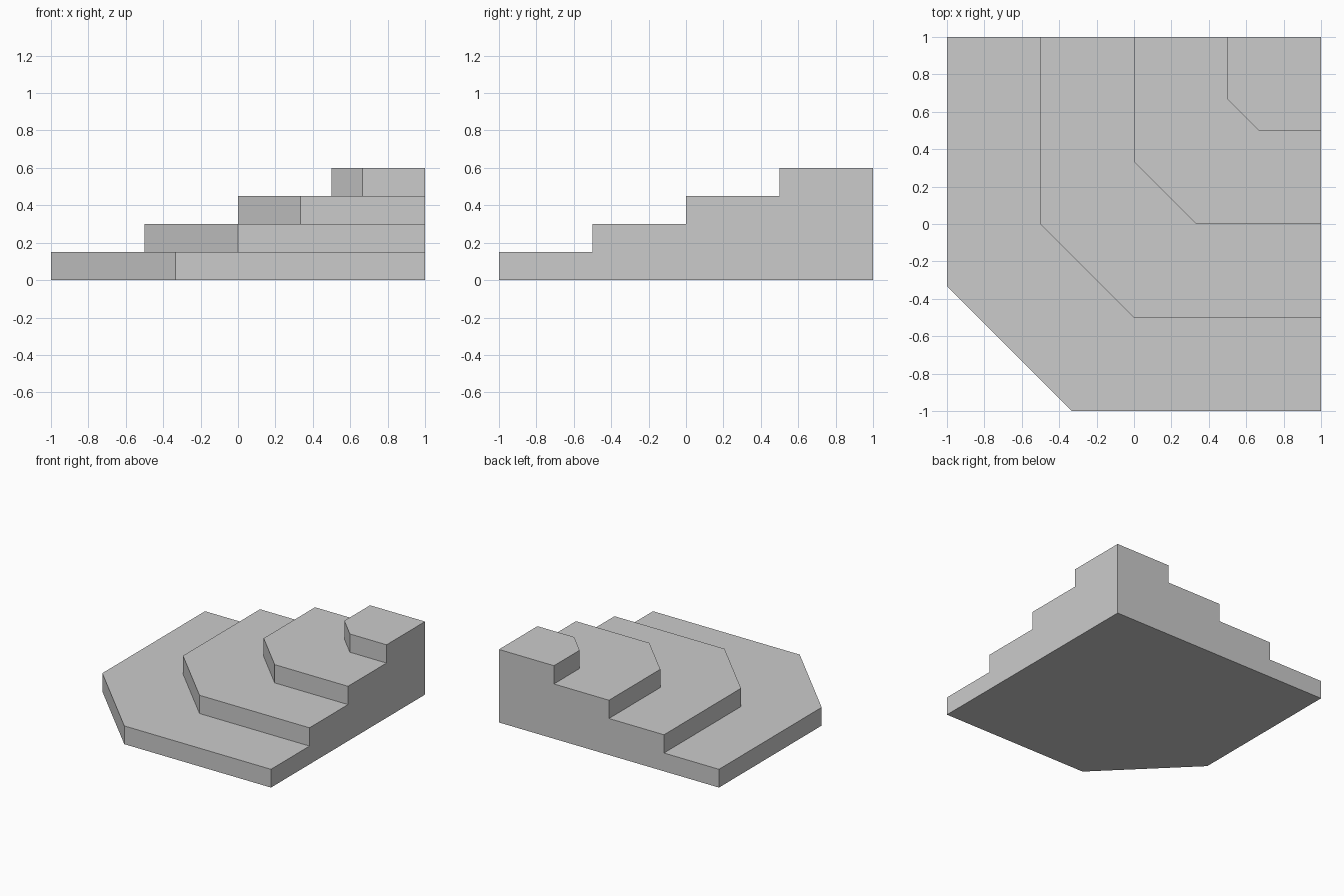
import bpy
import bmesh

if "Cube" in bpy.data.objects:
    bpy.data.objects.remove(bpy.data.objects["Cube"])

STEPS = 4
RISE = 0.15
RUN = 0.5

bm = bmesh.new()


def step_outline(size, z):
    """Open outline of a step: back left, cut corner, front right."""
    near, cut = 1 - size, 1 - size * 2 / 3
    points = [(near, 1), (near, cut), (cut, near), (1, near)]
    return [bm.verts.new((x, y, z)) for x, y in points]


# Lower and upper outline of every step, from the floor up
outlines = []
for i in range(STEPS):
    size = 2 - i * RUN
    outlines += [step_outline(size, i * RISE), step_outline(size, (i + 1) * RISE)]

# Risers and treads
for low, high in zip(outlines, outlines[1:]):
    for j in range(3):
        bm.faces.new((low[j], low[j + 1], high[j + 1], high[j]))

# Back right corner edge closes the base, top, back wall and right wall
floor_corner = bm.verts.new((1, 1, 0))
top_corner = bm.verts.new((1, 1, STEPS * RISE))
bm.faces.new(outlines[0] + [floor_corner])
bm.faces.new(outlines[-1] + [top_corner])
for end in (0, 3):
    bm.faces.new([o[end] for o in outlines] + [top_corner, floor_corner])

bmesh.ops.recalc_face_normals(bm, faces=bm.faces)
mesh = bpy.data.meshes.new("corner_steps")
bm.to_mesh(mesh)
bm.free()
bpy.context.collection.objects.link(bpy.data.objects.new("corner_steps", mesh))
